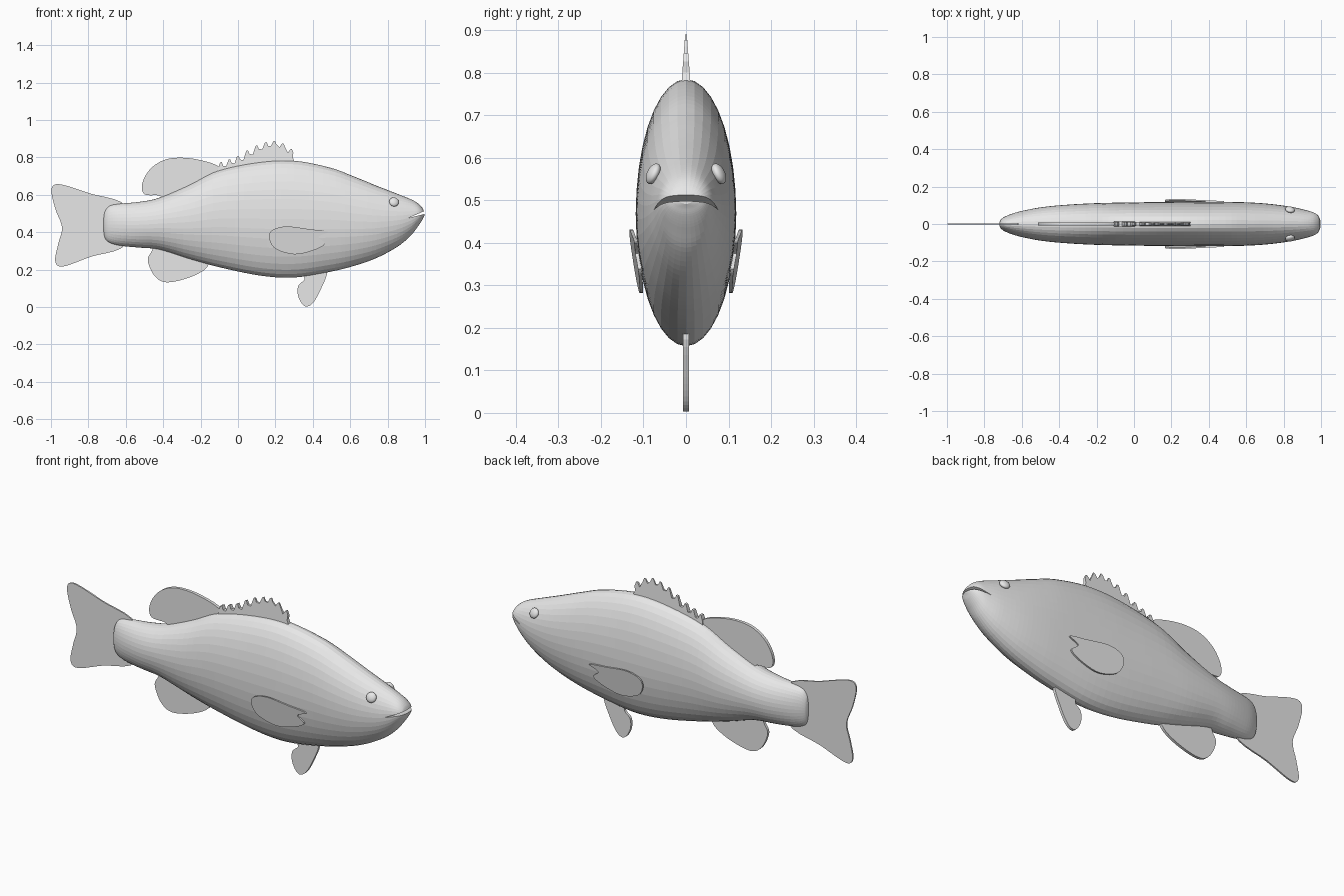
import bpy, bmesh, math

if "Cube" in bpy.data.objects:
    bpy.data.objects.remove(bpy.data.objects["Cube"])

grey = bpy.data.materials.new("plain grey")
grey.diffuse_color = (0.8, 0.8, 0.8, 1)
grey.use_nodes = True
grey.node_tree.nodes["Principled BSDF"].inputs["Base Color"].default_value = grey.diffuse_color


def spline(pts, steps, closed=False):
    """Smooth curve through points of any dimension (Catmull-Rom)."""
    n, out = len(pts), []
    get = (lambda i: pts[i % n]) if closed else (lambda i: pts[max(0, min(n - 1, i))])
    for i in range(n if closed else n - 1):
        a, b, c, d = (get(i + k) for k in (-1, 0, 1, 2))
        for s in range(steps):
            t = s / steps
            out.append(tuple(0.5 * (2 * q + (r - p) * t + (2 * p - 5 * q + 4 * r - w) * t * t
                                    + (3 * q - p - 3 * r + w) * t ** 3)
                             for p, q, r, w in zip(a, b, c, d)))
    if not closed:
        out.append(tuple(pts[-1]))
    return out


def finish(bm, name):
    bmesh.ops.recalc_face_normals(bm, faces=bm.faces)
    me = bpy.data.meshes.new(name)
    bm.to_mesh(me)
    bm.free()
    me.materials.append(grey)
    ob = bpy.data.objects.new(name, me)
    bpy.context.collection.objects.link(ob)
    return ob


def plate(name, outline, half=lambda x, z: 0.005, mid=lambda x, z: 0.0):
    """Thin slab from an x-z outline; half thickness and centre y vary."""
    bm = bmesh.new()
    sides = [[bm.verts.new((x, mid(x, z) + s * half(x, z), z)) for x, z in outline]
             for s in (-1, 1)]
    for ring in sides:
        bm.faces.new(ring)
    n = len(outline)
    for i in range(n):
        j = (i + 1) % n
        bm.faces.new((sides[0][i], sides[0][j], sides[1][j], sides[1][i]))
    return finish(bm, name)


# Body: oval sections given as x, top z, bottom z, half width
sections = [
    (-0.718, 0.48, 0.40, 0.012), (-0.710, 0.515, 0.365, 0.026), (-0.685, 0.542, 0.343, 0.042),
    (-0.63, 0.553, 0.328, 0.062), (-0.53, 0.562, 0.318, 0.084), (-0.42, 0.585, 0.307, 0.098),
    (-0.26, 0.653, 0.257, 0.109), (-0.10, 0.732, 0.213, 0.114), (0.12, 0.776, 0.168, 0.117),
    (0.30, 0.782, 0.158, 0.118), (0.49, 0.746, 0.188, 0.118), (0.62, 0.698, 0.220, 0.115),
    (0.74, 0.649, 0.262, 0.106), (0.85, 0.606, 0.321, 0.090), (0.92, 0.578, 0.378, 0.074),
    (0.96, 0.556, 0.428, 0.062), (0.983, 0.534, 0.462, 0.047), (0.993, 0.515, 0.482, 0.030),
    (0.998, 0.503, 0.491, 0.012)]
SEG = 36
bm = bmesh.new()
rings = []
for x, top, bottom, w in spline(sections, 5):
    c, h = (top + bottom) / 2, (top - bottom) / 2
    rings.append([bm.verts.new((x, w * math.sin(2 * math.pi * k / SEG),
                                c + h * math.cos(2 * math.pi * k / SEG))) for k in range(SEG)])
for a, b in zip(rings, rings[1:]):
    for k in range(SEG):
        m = (k + 1) % SEG
        bm.faces.new((a[k], a[m], b[m], b[k]))
bm.faces.new(rings[0])
bm.faces.new(rings[-1])
body = finish(bm, "body")

# Mouth: wedge cut sloping down towards the cheeks
wedge = plate("mouth_cutter", [(0.91, 0.476), (1.04, 0.508), (1.04, 0.532)],
              half=lambda x, z: 0.2)
wedge.hide_render = True
cut = body.modifiers.new("mouth", "BOOLEAN")
cut.object = wedge
cut.operation = "DIFFERENCE"
cut.solver = "EXACT"
bpy.context.view_layer.objects.active = body
bpy.ops.object.modifier_apply(modifier=cut.name)
bpy.data.objects.remove(wedge)

# Tail fin
plate("tail_fin", spline([
    (-0.60, 0.54), (-0.79, 0.607), (-0.93, 0.652), (-0.985, 0.652), (-0.997, 0.61), (-0.975, 0.52),
    (-0.941, 0.425), (-0.962, 0.335), (-0.977, 0.245), (-0.935, 0.217), (-0.79, 0.268),
    (-0.60, 0.335)], 5, True), half=lambda x, z: 0.004)

# Rear dorsal fin
plate("rear_dorsal_fin", spline([
    (-0.08, 0.70), (-0.10, 0.748), (-0.17, 0.778), (-0.285, 0.798), (-0.39, 0.788),
    (-0.47, 0.737), (-0.512, 0.66), (-0.50, 0.603), (-0.42, 0.596), (-0.38, 0.57),
    (-0.22, 0.62)], 5, True), half=lambda x, z: 0.008)

# Spiny dorsal fin: a saw edge following a rising line of spine tips
tips = [(-0.09, 0.775), (-0.045, 0.79), (0.0, 0.808), (0.05, 0.838), (0.10, 0.865),
        (0.15, 0.882), (0.195, 0.889), (0.24, 0.876), (0.285, 0.846)]
edge = [(-0.11, 0.70), (-0.105, 0.745)]
for (x, z), (nx, nz) in zip(tips, tips[1:] + [(0.30, 0.80)]):
    edge += [(x - 0.006, z - 0.003), (x + 0.003, z), (x + 0.011, z - 0.020),
             ((x + nx) / 2 + 0.004, min(z, nz) - 0.022)]
edge = edge[:-1] + [(0.293, 0.80), (0.305, 0.77), (0.29, 0.73)]
plate("spiny_dorsal_fin", edge, half=lambda x, z: 0.002 + max(0.0, 0.889 - z) * 0.075)

# Belly fins
plate("anal_fin", spline([
    (-0.43, 0.33), (-0.465, 0.292), (-0.482, 0.245), (-0.445, 0.165), (-0.38, 0.132),
    (-0.26, 0.158), (-0.17, 0.208), (-0.17, 0.26), (-0.30, 0.32)], 5, True),
    half=lambda x, z: 0.007)
plate("pelvic_fin", spline([
    (0.35, 0.185), (0.355, 0.147), (0.323, 0.115), (0.32, 0.065), (0.342, 0.018), (0.37, 0.003),
    (0.405, 0.027), (0.445, 0.10), (0.475, 0.185), (0.42, 0.205)], 5, True),
    half=lambda x, z: 0.007)

# Side fins and eyes, one of each per side
pectoral = spline([
    (0.482, 0.402), (0.385, 0.416), (0.26, 0.431), (0.185, 0.412), (0.166, 0.37), (0.20, 0.312),
    (0.30, 0.282), (0.40, 0.302), (0.465, 0.338), (0.43, 0.375)], 5, True)
pectoral = [(x, z) for x, z in pectoral]
for side, label in ((-1, "right"), (1, "left")):
    plate(label + "_pectoral_fin", pectoral, half=lambda x, z: 0.004,
          mid=lambda x, z: side * (0.108 + (z - 0.28) * 0.15 - (x - 0.2) * 0.03))
    bm = bmesh.new()
    bmesh.ops.create_uvsphere(bm, u_segments=24, v_segments=12, radius=0.026)
    bmesh.ops.scale(bm, vec=(1, 0.55, 1), verts=bm.verts)
    eye = finish(bm, label + "_eye")
    eye.location = (0.834, side * 0.077, 0.562)
    eye.rotation_euler = (side * 0.45, 0, -side * 0.2)
    for p in eye.data.polygons:
        p.use_smooth = True
